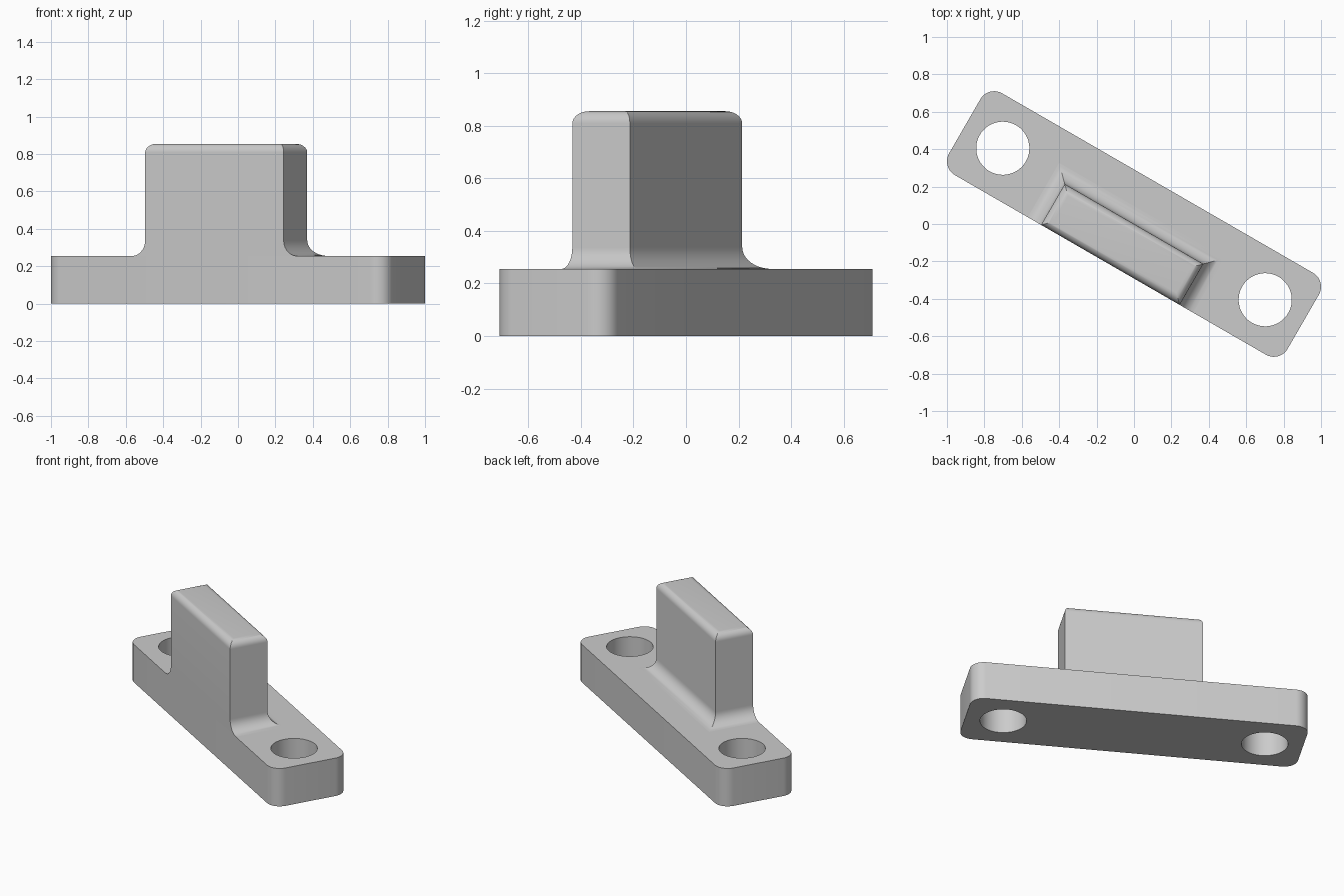
import bpy, bmesh, math

cube = bpy.data.objects.get("Cube")
if cube:
    bpy.data.objects.remove(cube, do_unlink=True)

ANGLE = -math.pi / 6
HALF_L, HALF_W, CORNER = 1.045, 0.2525, 0.085
BASE_Z, TOP_Z = 0.255, 0.855
BLOCK_L, FILLET, ROUND = 0.4275, 0.083, 0.047
STEPS = 10

grey = bpy.data.materials.new("plain grey")
grey.use_nodes = True
grey.diffuse_color = (0.6, 0.6, 0.6, 1)
grey.node_tree.nodes["Principled BSDF"].inputs["Base Color"].default_value = (0.6, 0.6, 0.6, 1)


def loft(name, rings, cap_bottom=True):
    """Skin a stack of equal-length rings and close the ends."""
    bm = bmesh.new()
    loops = [[bm.verts.new(p) for p in ring] for ring in rings]
    for a, b in zip(loops, loops[1:]):
        for i in range(len(a)):
            j = (i + 1) % len(a)
            bm.faces.new((a[i], a[j], b[j], b[i]))
    bm.faces.new(loops[-1])
    if cap_bottom:
        bm.faces.new(loops[0][::-1])
    mesh = bpy.data.meshes.new(name)
    bm.to_mesh(mesh)
    bm.free()
    mesh.materials.append(grey)
    obj = bpy.data.objects.new(name, mesh)
    bpy.context.collection.objects.link(obj)
    obj.rotation_euler.z = ANGLE
    return obj


def activate(obj):
    bpy.ops.object.select_all(action='DESELECT')
    obj.select_set(True)
    bpy.context.view_layer.objects.active = obj


def arc(cx, cy, radius, start, sweep, steps):
    return [(cx + radius * math.cos(start + sweep * i / steps),
             cy + radius * math.sin(start + sweep * i / steps)) for i in range(steps + 1)]


# Base plate with rounded vertical corners
outline = []
for k, (sx, sy) in enumerate([(1, 1), (-1, 1), (-1, -1), (1, -1)]):
    outline += arc(sx * (HALF_L - CORNER), sy * (HALF_W - CORNER), CORNER,
                   k * math.pi / 2, math.pi / 2, STEPS)
base = loft("base_plate", [[(x, y, z) for x, y in outline] for z in (0, BASE_Z)])

# Two bolt holes through the plate
for side in (-1, 1):
    circle = arc(side * 0.81, 0, 0.142, 0, 2 * math.pi, 64)[:-1]
    cutter = loft("hole_cutter", [[(x, y, z) for x, y in circle] for z in (-0.1, BASE_Z + 0.1)])
    cutter.hide_render = True
    cut = base.modifiers.new("hole", 'BOOLEAN')
    cut.operation = 'DIFFERENCE'
    cut.solver = 'EXACT'
    cut.object = cutter
    activate(base)
    bpy.ops.object.modifier_apply(modifier=cut.name)
    bpy.data.objects.remove(cutter, do_unlink=True)

# Upright block: side profile as (outward offset, height), fillet below and rounding above
quarter = [i / STEPS * math.pi / 2 for i in range(STEPS + 1)]
profile = [(FILLET * (1 - math.sin(a)), BASE_Z + FILLET * (1 - math.cos(a))) for a in quarter]
profile += [(-ROUND * (1 - math.cos(a)), TOP_Z - ROUND * (1 - math.sin(a))) for a in quarter]
rings = []
for offset, z in profile:
    x = BLOCK_L + offset
    front = -HALF_W - min(offset, 0)   # front stays flush with the plate
    rings.append([(-x, front, z), (x, front, z), (x, offset, z), (-x, offset, z)])
block = loft("upright_block", rings, cap_bottom=False)

for obj in (base, block):
    activate(obj)
    bpy.ops.object.shade_smooth_by_angle(angle=math.radians(30))
